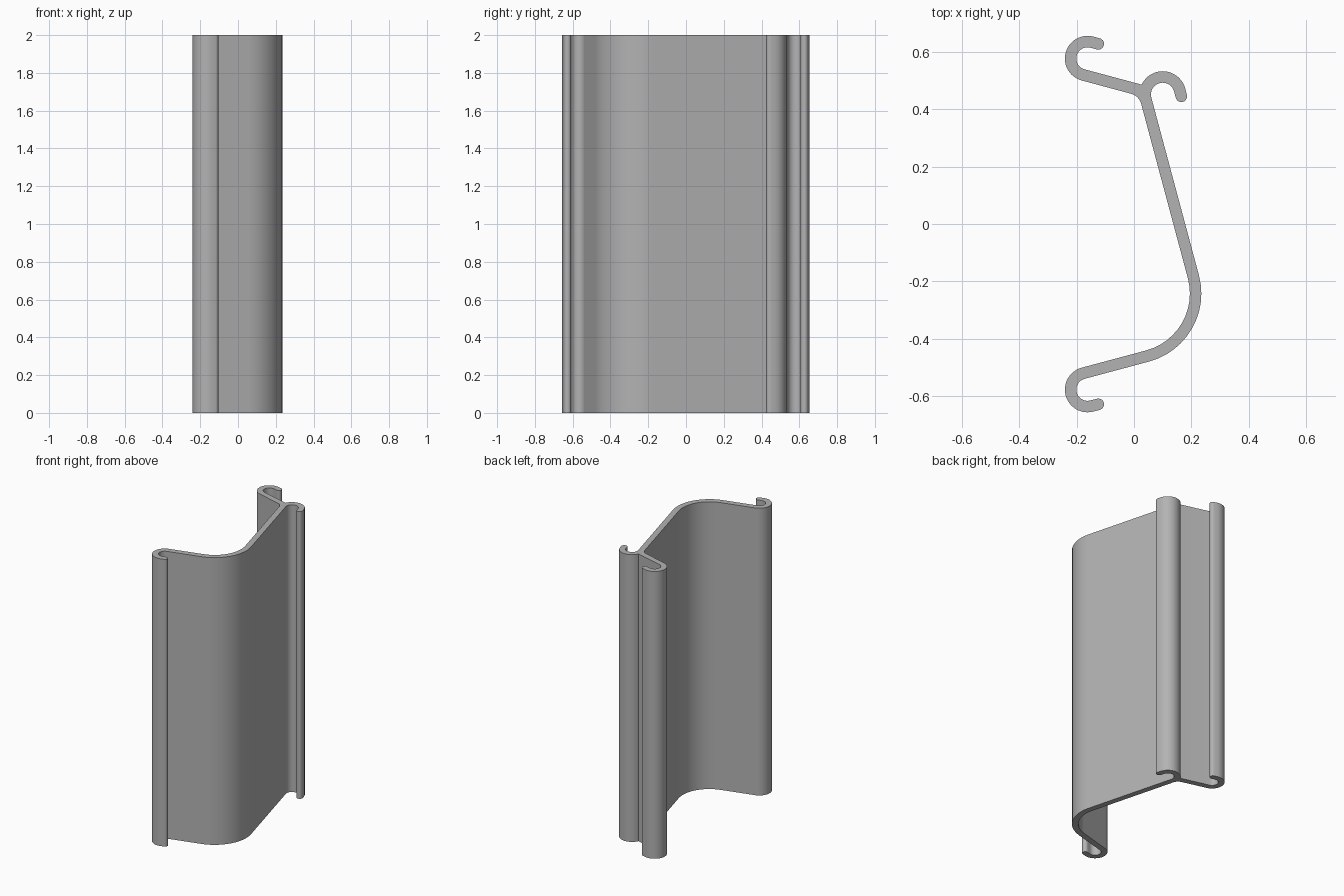
import bpy, bmesh, math
from mathutils import Vector

if "Cube" in bpy.data.objects:
    bpy.data.objects.remove(bpy.data.objects["Cube"])

HALF = 0.02      # half of the wall thickness
HEIGHT = 2.0


def unit(deg):
    return Vector((math.cos(math.radians(deg)), math.sin(math.radians(deg))))


def strip(start, heading, moves):
    """Walk straights ('go', length) and bends ('turn', radius, degrees, left positive);
    return the left side, the round tip and the right side of the wall."""
    p, left, right = Vector(start), [], []

    def mark():
        n = unit(heading + 90) * HALF
        left.append(p + n)
        right.append(p - n)

    mark()
    for move in moves:
        if move[0] == 'go':
            p = p + unit(heading) * move[1]
            mark()
        else:
            radius, angle = move[1:]
            side = 90 if angle > 0 else -90
            centre = p + unit(heading + side) * radius
            steps = max(8, round(abs(angle) / 7.5))
            for _ in range(steps):
                heading += angle / steps
                p = centre - unit(heading + side) * radius
                mark()
    tip = [p + unit(heading + 90 - 180 * i / 10) * HALF for i in range(1, 10)]
    return left, tip, right


# Web, large bend, front arm and front hook
web_l, web_tip, web_r = strip((0.041, 0.435), 285, [
    ('go', 0.6406), ('turn', 0.225, -90), ('go', 0.2325),
    ('turn', 0.059, 180), ('go', 0.023)])
# Back arm and back hook
arm_l, arm_tip, arm_r = strip((0.0218, 0.4657), 165, [
    ('go', 0.2058), ('turn', 0.059, -180), ('go', 0.023)])
# Side hook continuing the web
hook_l, hook_tip, hook_r = strip((0.041, 0.435), 105, [
    ('turn', 0.061, -180), ('go', 0.023)])

# Fillet between the web and the back arm
corner = Vector((0.0175, 0.446))
a, b = corner + unit(285) * 0.03, corner + unit(165) * 0.03
fillet = [a * (1 - t) ** 2 + corner * 2 * t * (1 - t) + b * t * t
          for t in (i / 8 for i in range(9))]

outline = (web_l + web_tip + web_r[:0:-1] + fillet
           + arm_l[1:] + arm_tip + arm_r[::-1]
           + hook_l[6:] + hook_tip + hook_r[:0:-1])

# Extrude the section upwards
bm = bmesh.new()
base = bm.faces.new([bm.verts.new((p.x, p.y, 0)) for p in outline])
top = bmesh.ops.extrude_face_region(bm, geom=[base], use_keep_orig=True)
bmesh.ops.translate(bm, vec=(0, 0, HEIGHT),
                    verts=[v for v in top['geom'] if isinstance(v, bmesh.types.BMVert)])
bmesh.ops.recalc_face_normals(bm, faces=bm.faces[:])
mesh = bpy.data.meshes.new("extruded_rail")
bm.to_mesh(mesh)
bm.free()

rail = bpy.data.objects.new("extruded_rail", mesh)
bpy.context.collection.objects.link(rail)
grey = bpy.data.materials.new("plain grey")
grey.diffuse_color = (0.45, 0.45, 0.45, 1)
grey.use_nodes = True
grey.node_tree.nodes["Principled BSDF"].inputs["Base Color"].default_value = grey.diffuse_color
mesh.materials.append(grey)

bpy.context.view_layer.objects.active = rail
rail.select_set(True)
bpy.ops.object.shade_smooth_by_angle(angle=math.radians(30))
